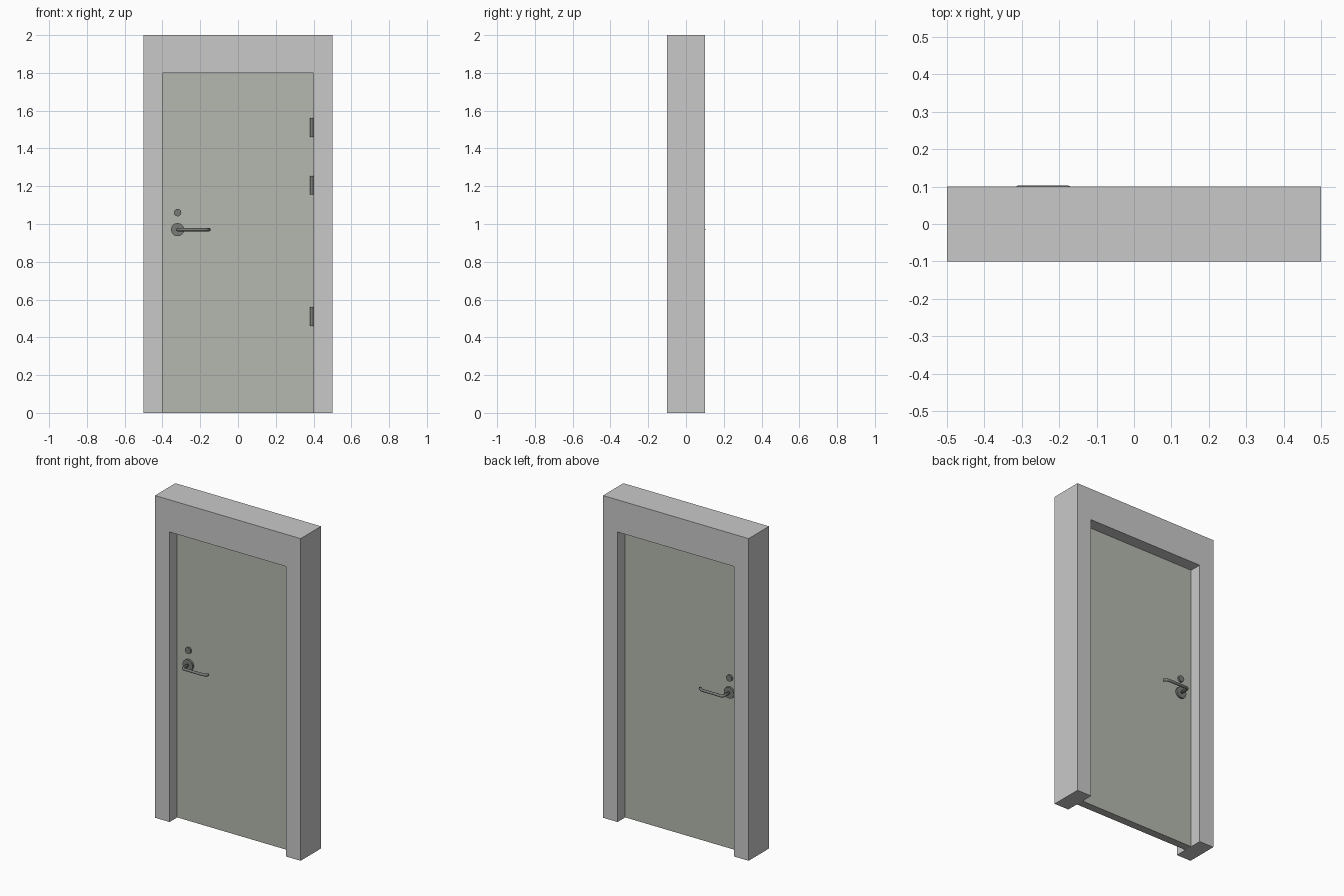
import bpy, bmesh, math
from mathutils import Matrix

if "Cube" in bpy.data.objects:
    bpy.data.objects.remove(bpy.data.objects["Cube"])


def material(name, rgb):
    m = bpy.data.materials.new(name)
    m.diffuse_color = (*rgb, 1)
    m.use_nodes = True
    m.node_tree.nodes["Principled BSDF"].inputs["Base Color"].default_value = m.diffuse_color
    return m


FRAME = material("frame grey", (0.584, 0.584, 0.584))
DOOR = material("door warm grey", (0.462, 0.479, 0.430))
METAL = material("dark metal", (0.184, 0.198, 0.184))


def finish(bm, name, mat):
    bmesh.ops.recalc_face_normals(bm, faces=bm.faces)
    me = bpy.data.meshes.new(name)
    bm.to_mesh(me)
    bm.free()
    me.materials.append(mat)
    ob = bpy.data.objects.new(name, me)
    bpy.context.collection.objects.link(ob)
    return ob


def prism(name, outline, y0, y1, mat):
    """Extrude an x-z outline from y0 to y1."""
    bm = bmesh.new()
    face = bm.faces.new([bm.verts.new((x, y0, z)) for x, z in outline])
    new = bmesh.ops.extrude_face_region(bm, geom=[face])["geom"]
    verts = [v for v in new if isinstance(v, bmesh.types.BMVert)]
    bmesh.ops.translate(bm, verts=verts, vec=(0, y1 - y0, 0))
    return finish(bm, name, mat)


def disc(name, x, z, r, y0, y1, sides, mat):
    pts = [(x + r * math.cos(2 * math.pi * i / sides),
            z + r * math.sin(2 * math.pi * i / sides)) for i in range(sides)]
    return prism(name, pts, y0, y1, mat)


def rod(name, path, r, mat):
    """Round bar along a path of points."""
    cu = bpy.data.curves.new(name, "CURVE")
    cu.dimensions = "3D"
    cu.bevel_depth = r
    cu.bevel_resolution = 2
    cu.use_fill_caps = True
    sp = cu.splines.new("POLY")
    sp.points.add(len(path) - 1)
    for p, co in zip(sp.points, path):
        p.co = (*co, 1)
    tmp = bpy.data.objects.new(name + "_path", cu)
    bpy.context.collection.objects.link(tmp)
    bpy.context.view_layer.update()
    bm = bmesh.new()
    bm.from_mesh(tmp.to_mesh())
    tmp.to_mesh_clear()
    bpy.data.objects.remove(tmp)
    bmesh.ops.remove_doubles(bm, verts=bm.verts, dist=1e-5)
    ob = finish(bm, name, mat)
    for p in ob.data.polygons:
        p.material_index = 0
    return ob


# U-shaped frame with an open bottom
prism("door_frame", [(-0.5, 0), (-0.5, 2), (0.5, 2), (0.5, 0),
                     (0.4, 0), (0.4, 1.8), (-0.4, 1.8), (-0.4, 0)], -0.1, 0.1, FRAME)

# Door leaf
prism("door_leaf", [(-0.4, 0), (0.4, 0), (0.4, 1.8), (-0.4, 1.8)], -0.025, 0.025, DOOR)

# Lock, rose and lever on each face
HX, HZ = -0.32, 0.97
for side, s, reach in (("front", -1, 0.090), ("back", 1, 0.0945)):
    disc(f"lock_{side}", HX, 1.06, 0.02, s * 0.02, s * 0.036, 12, METAL)
    disc(f"rose_{side}", HX, HZ, 0.035, s * 0.02, s * 0.037, 16, METAL)
    path = [(HX, 0.03), (HX, reach - 0.012), (HX + 0.004, reach - 0.004),
            (HX + 0.012, reach), (-0.178, reach), (-0.167, reach - 0.004),
            (-0.150, reach - 0.018)]
    rod(f"lever_{side}", [(x, s * y, HZ) for x, y in path], 0.0085, METAL)

# Hinge knuckles on the front face
for i, z in enumerate((0.51, 1.205, 1.51)):
    bm = bmesh.new()
    bmesh.ops.create_cone(bm, cap_ends=True, segments=12, radius1=0.009, radius2=0.009,
                          depth=0.1, matrix=Matrix.Translation((0.391, -0.028, z)))
    finish(bm, f"hinge_{i + 1}", METAL)
